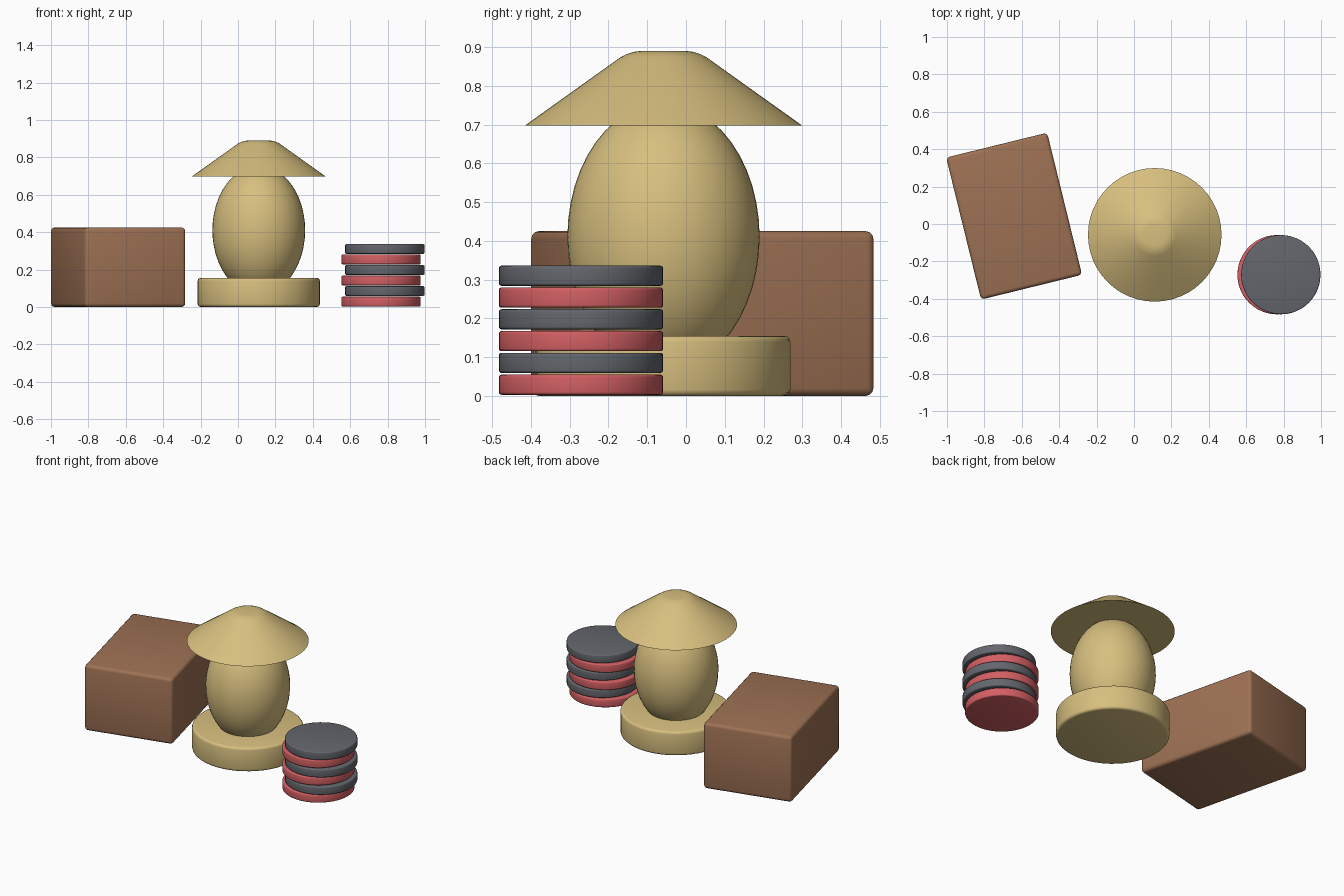
import bpy, bmesh
from math import radians
from mathutils import Matrix

cube = bpy.data.objects.get("Cube")
if cube:
    bpy.data.objects.remove(cube)


def material(name, rgb):
    mat = bpy.data.materials.new(name)
    mat.use_nodes = True
    color = (*rgb, 1)
    mat.diffuse_color = color
    mat.node_tree.nodes["Principled BSDF"].inputs["Base Color"].default_value = color
    return mat


straw = material("straw", (0.68, 0.52, 0.21))
brown = material("brown", (0.34, 0.165, 0.088))
red = material("red", (0.65, 0.115, 0.125))
grey = material("slate grey", (0.125, 0.133, 0.152))


def finish(name, bm, mat, location, turn=0):
    mesh = bpy.data.meshes.new(name)
    bm.to_mesh(mesh)
    bm.free()
    mesh.materials.append(mat)
    obj = bpy.data.objects.new(name, mesh)
    obj.location = location
    obj.rotation_euler.z = turn
    bpy.context.collection.objects.link(obj)
    bpy.ops.object.select_all(action="DESELECT")
    obj.select_set(True)
    bpy.context.view_layer.objects.active = obj
    bpy.ops.object.shade_smooth_by_angle(angle=radians(35))
    return obj


def round_edges(bm, edges, width):
    bmesh.ops.bevel(bm, geom=edges, offset=width, segments=3,
                    profile=0.5, affect="EDGES", clamp_overlap=True)


def drum(name, mat, x, y, bottom, top, r_bottom, r_top, bevel, round_base=True, sides=48):
    """Closed cylinder or cone with rounded rims."""
    bm = bmesh.new()
    height = top - bottom
    bmesh.ops.create_cone(bm, cap_ends=True, segments=sides, radius1=r_bottom,
                          radius2=r_top, depth=height)
    rims = [e for e in bm.edges
            if abs(e.verts[0].co.z - e.verts[1].co.z) < 1e-5
            and (round_base or e.verts[0].co.z > 0)]
    round_edges(bm, rims, bevel)
    return finish(name, bm, mat, (x, y, (bottom + top) / 2))


# Figure: round base, egg body and wide conical hat
fx, fy = 0.111, -0.058
drum("round_base", straw, fx, fy, 0, 0.155, 0.327, 0.327, 0.016)

bm = bmesh.new()
bmesh.ops.create_uvsphere(bm, u_segments=48, v_segments=24, radius=1,
                          matrix=Matrix.Diagonal((0.248, 0.248, 0.345, 1)))
finish("egg_body", bm, straw, (fx, fy, 0.41))

drum("conical_hat", straw, fx, fy, 0.698, 0.89, 0.357, 0.088, 0.03, round_base=False)

# Turned box
bm = bmesh.new()
bmesh.ops.create_cube(bm, size=1, matrix=Matrix.Diagonal((0.556, 0.782, 0.425, 1)))
round_edges(bm, bm.edges[:], 0.02)
finish("box", bm, brown, (-0.641, 0.042, 0.2125), radians(13.8))

# Stack of discs, alternating in colour and slightly shifted
for i in range(6):
    low = 0.003 + i * 0.0562
    odd = i % 2
    drum(f"disc_{i + 1}", grey if odd else red, 0.785 if odd else 0.765, -0.271,
         low, low + 0.052, 0.212, 0.212, 0.007)
